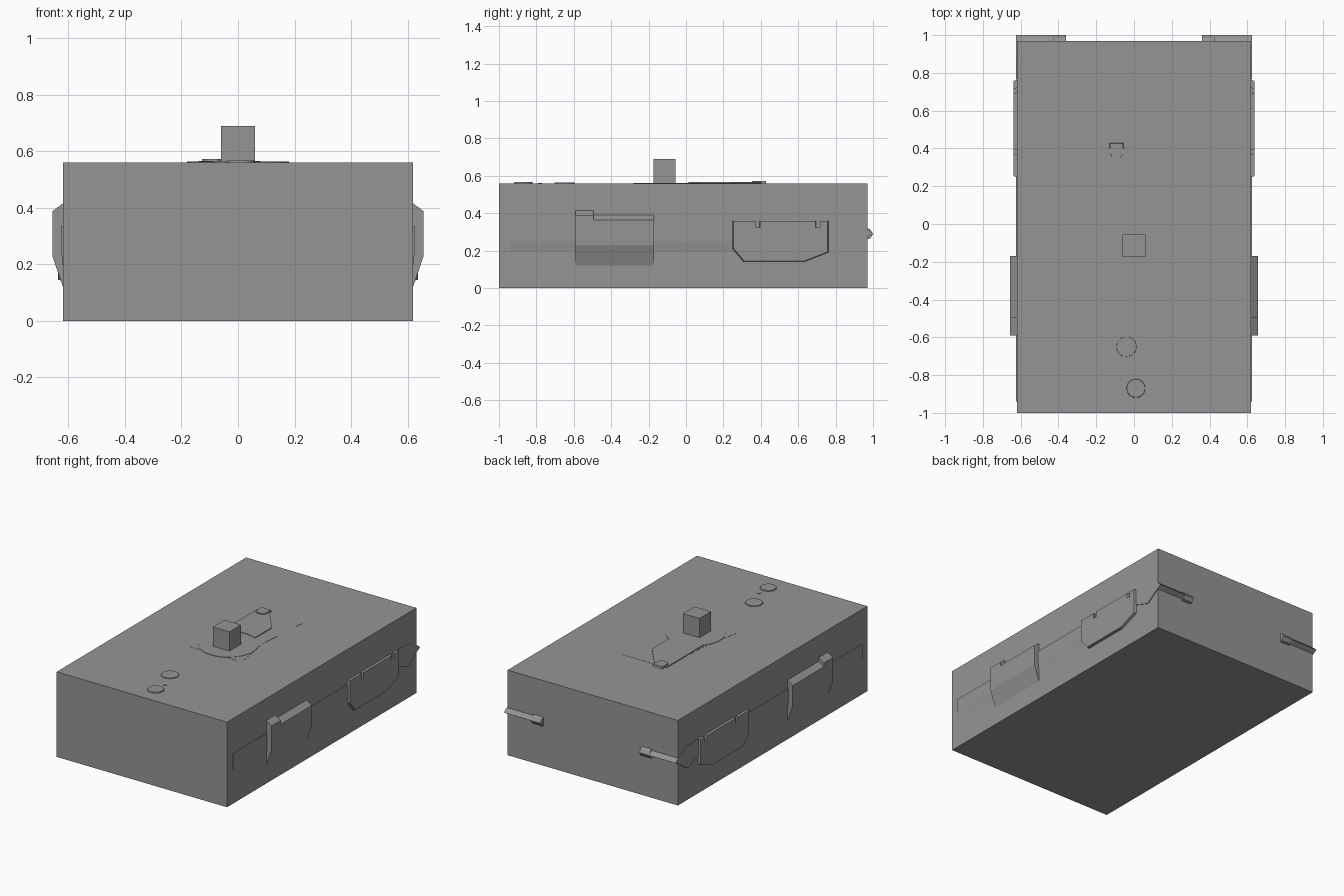
import bpy, bmesh, math

if "Cube" in bpy.data.objects:
    bpy.data.objects.remove(bpy.data.objects["Cube"], do_unlink=True)

grey = bpy.data.materials.new("plain grey")
grey.use_nodes = True
grey.diffuse_color = (0.3, 0.3, 0.3, 1)
bsdf = next(n for n in grey.node_tree.nodes if n.type == "BSDF_PRINCIPLED")
bsdf.inputs["Base Color"].default_value = (0.3, 0.3, 0.3, 1)


def prism(name, outline, axis, start, end, taper=1.0, mirror=False):
    """Extrude a 2D outline along an axis; the far cap can be narrowed."""
    place = {"x": lambda a, b, d: (d, a, b), "z": lambda a, b, d: (a, b, d)}[axis]
    ca = sum(p[0] for p in outline) / len(outline)
    cb = sum(p[1] for p in outline) / len(outline)
    bm = bmesh.new()
    near = [bm.verts.new(place(a, b, start)) for a, b in outline]
    far = [bm.verts.new(place(ca + (a - ca) * taper, cb + (b - cb) * taper, end))
           for a, b in outline]
    bm.faces.new(near)
    bm.faces.new(far)
    for i in range(len(outline)):
        j = (i + 1) % len(outline)
        bm.faces.new((near[i], near[j], far[j], far[i]))
    return finish(name, bm, mirror)


def side_profile(name, section, start, end):
    """Extrude an x-z section along y, on both sides."""
    bm = bmesh.new()
    ends = [[bm.verts.new((x, y, z)) for x, z in section] for y in (start, end)]
    for ring in ends:
        bm.faces.new(ring)
    for i in range(len(section)):
        j = (i + 1) % len(section)
        bm.faces.new((ends[0][i], ends[0][j], ends[1][j], ends[1][i]))
    return finish(name, bm, True)


def finish(name, bm, mirror=False):
    bmesh.ops.recalc_face_normals(bm, faces=bm.faces)
    mesh = bpy.data.meshes.new(name)
    bm.to_mesh(mesh)
    bm.free()
    mesh.materials.append(grey)
    obj = bpy.data.objects.new(name, mesh)
    bpy.context.collection.objects.link(obj)
    if mirror:
        obj.modifiers.new("both sides", "MIRROR").use_axis[0] = True
    return obj


def rect(a0, a1, b0, b1):
    return [(a0, b0), (a1, b0), (a1, b1), (a0, b1)]


def arc(cx, cy, r, first, last, n):
    return [(cx + r * math.cos(math.radians(first + (last - first) * i / n)),
             cy + r * math.sin(math.radians(first + (last - first) * i / n)))
            for i in range(n + 1)]


def circle(cx, cy, r, n=24):
    return arc(cx, cy, r, 0, 360, n)[:-1]


# Main body and top block
W, TOP = 0.62, 0.56
prism("body", rect(-W, W, -1, 0.97), "z", 0, TOP)
prism("top_block", rect(-0.06, 0.06, -0.175, -0.055), "z", 0.55, 0.69)

# Forward side panels: tall front lip, lower rear section
for name, top, y0, y1 in (("panel_lip", 0.415, -0.59, -0.495),
                          ("side_panel", 0.39, -0.495, -0.17)):
    side_profile(name, [(0.6, top), (W, top), (0.657, top - 0.027),
                        (0.657, 0.23), (W, 0.12), (0.6, 0.12)], y0, y1)

# Long shallow rail along each side
side_profile("side_rail", [(0.6, 0.333), (0.626, 0.333), (0.626, 0.25),
                           (W, 0.195), (0.6, 0.195)], -0.94, 0.26)

# Rear side panels with two notches in the top edge
notched = [(0.245, 0.21), (0.305, 0.14), (0.635, 0.14), (0.765, 0.19), (0.765, 0.36)]
for y in (0.71, 0.38):
    notched += [(y + 0.012, 0.36), (y + 0.012, 0.325),
                (y - 0.012, 0.325), (y - 0.012, 0.36)]
notched.append((0.245, 0.36))
prism("rear_side_panel", notched, "x", 0.61, 0.637, 0.97, True)

# Pointed rear corner fins and wedges across the back
prism("rear_side_fin", [(0.765, 0.25), (0.765, 0.36), (0.88, 0.36),
                        (0.995, 0.292), (0.875, 0.21)], "x", 0.61, 0.625, 1, True)
prism("rear_wedge", [(0.94, 0.325), (0.985, 0.305), (1.0, 0.29), (0.94, 0.255)],
      "x", 0.36, 0.625, 1, True)
prism("wedge_end", [(0.95, 0.33), (0.985, 0.313), (1.0, 0.29), (0.985, 0.265),
                    (0.95, 0.255)], "x", 0.36, 0.43, 1, True)

# Low plates on the top
prism("top_plate", [(-0.2, -0.23), (-0.17, -0.255), (0.17, -0.255), (0.2, -0.23),
                    (0.16, 0.05), (0.19, 0.4), (-0.13, 0.4), (-0.15, 0.05)],
      "z", 0.55, TOP + 0.001)
prism("top_disc", circle(0, -0.1, 0.18, 32), "z", 0.55, TOP + 0.003)
prism("raised_plate", [(0.08, 0.24), (-0.05, 0.4), (-0.14, 0.4)]
      + arc(0, -0.1, 0.18, 141, 64, 10), "z", 0.55, TOP + 0.006)
prism("plate_tab", [(-0.13, 0.37), (-0.115, 0.35), (-0.07, 0.35), (-0.055, 0.37),
                    (-0.055, 0.43), (-0.13, 0.43)], "z", 0.55, TOP + 0.013, 0.92)

# Round caps near the front
prism("front_cap", circle(0.01, -0.87, 0.052), "z", 0.55, TOP + 0.007, 0.92)
prism("rear_cap", circle(-0.04, -0.65, 0.055), "z", 0.55, TOP + 0.005, 0.95)
prism("cap_nub", circle(0.015, -0.78, 0.012, 10), "z", 0.55, TOP + 0.003)
